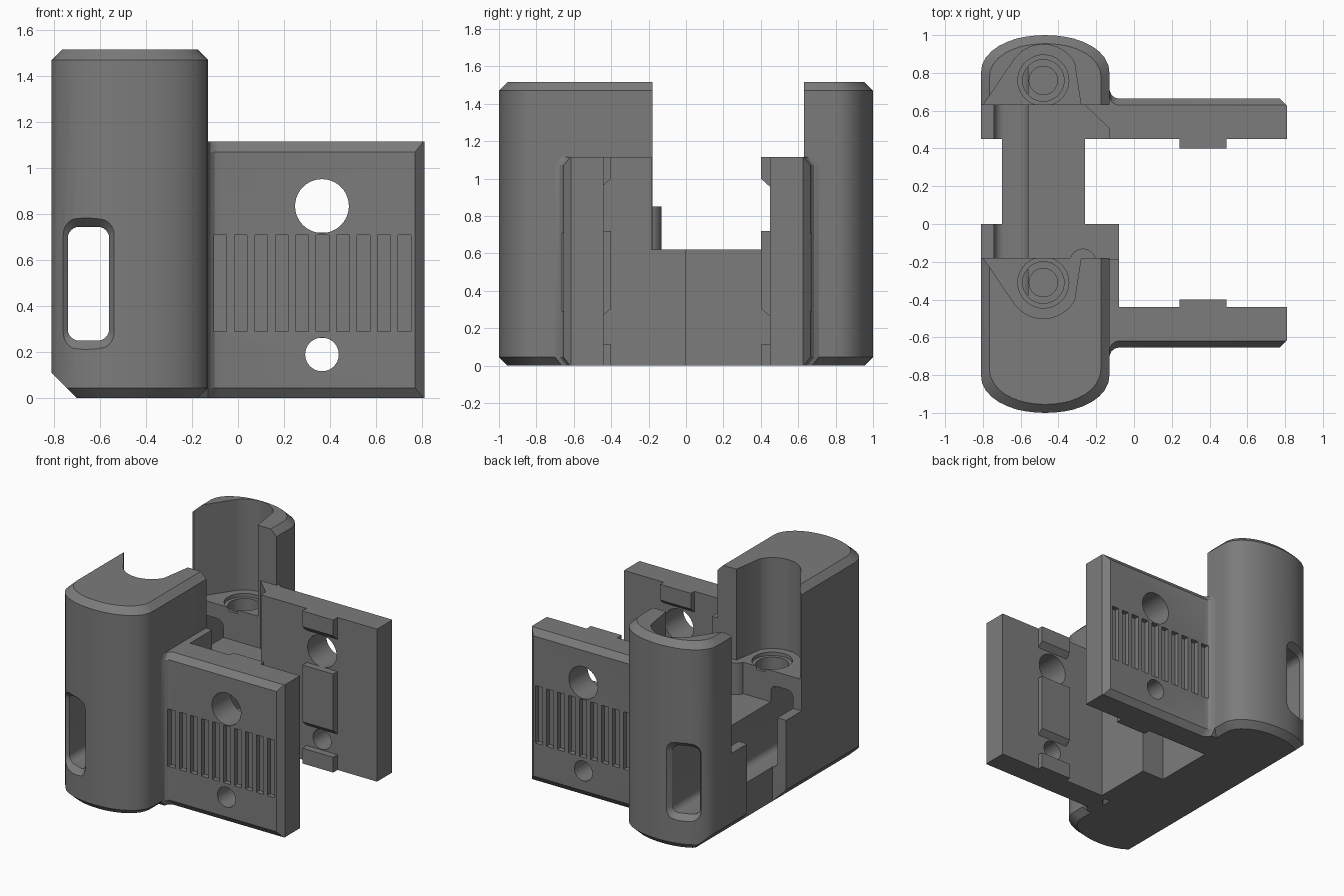
import bpy, bmesh, math

if "Cube" in bpy.data.objects:
    bpy.data.objects.remove(bpy.data.objects["Cube"])

grey = bpy.data.materials.new("mid grey")
grey.diffuse_color = (0.2, 0.2, 0.2, 1)
grey.use_nodes = True
grey.node_tree.nodes["Principled BSDF"].inputs["Base Color"].default_value = grey.diffuse_color


def loft(name, rings):
    """Solid through equal-length rings of 3D points, capped at both ends."""
    bm = bmesh.new()
    vs = [[bm.verts.new(p) for p in r] for r in rings]
    n = len(rings[0])
    for a, b in zip(vs, vs[1:]):
        for i in range(n):
            j = (i + 1) % n
            bm.faces.new((a[i], a[j], b[j], b[i]))
    bm.faces.new(vs[0][::-1])
    bm.faces.new(vs[-1])
    bmesh.ops.recalc_face_normals(bm, faces=bm.faces)
    me = bpy.data.meshes.new(name)
    bm.to_mesh(me)
    bm.free()
    me.materials.append(grey)
    ob = bpy.data.objects.new(name, me)
    bpy.context.collection.objects.link(ob)
    return ob


def prism(name, pts, z0, z1):
    return loft(name, [[(x, y, z) for x, y in pts] for z in (z0, z1)])


def box(name, x0, x1, y0, y1, z0, z1):
    return prism(name, [(x0, y0), (x1, y0), (x1, y1), (x0, y1)], z0, z1)


def arc(cx, cy, r, a0, a1, n):
    return [(cx + r * math.cos(math.radians(a0 + (a1 - a0) * i / n)),
             cy + r * math.sin(math.radians(a0 + (a1 - a0) * i / n))) for i in range(n + 1)]


def circle(cx, cy, r, n=40):
    return arc(cx, cy, r, 0, 360, n)[:-1]


def rod_y(name, pts, y0, y1):
    """Prism along y from (x, z) points."""
    return loft(name, [[(x, y, z) for x, z in pts] for y in (y0, y1)])


def rounded(x0, x1, z0, z1, r):
    return (arc(x1 - r, z1 - r, r, 0, 90, 6) + arc(x0 + r, z1 - r, r, 90, 180, 6)
            + arc(x0 + r, z0 + r, r, 180, 270, 6) + arc(x1 - r, z0 + r, r, 270, 360, 6))


def cut(ob, cutters):
    for c in cutters:
        m = ob.modifiers.new("cut", 'BOOLEAN')
        m.operation, m.solver, m.object = 'DIFFERENCE', 'EXACT', c
        bpy.context.view_layer.objects.active = ob
        bpy.ops.object.modifier_apply(modifier=m.name)
        bpy.data.objects.remove(c)


def slot():
    return rod_y("slot_cutter", rounded(-0.74, -0.56, 0.25, 0.745, 0.05), -1.2, 1.2)


def lower_edge():
    # long bevel under the left side
    return rod_y("bevel_cutter", [(-0.9, 0.2), (-0.9, -0.1), (-0.6, -0.1)], -1.2, 1.2)


CX = -0.47
for side, s, face, cy in (("front", -1, -0.18, -0.31), ("back", 1, 0.63, 0.76)):
    # rounded column with bevelled top and bottom rims
    half = [(0.34, 0.8), (0.335, 0.84), (0.315, 0.88), (0.285, 0.914), (0.245, 0.943),
            (0.2, 0.965), (0.15, 0.982), (0.1, 0.992), (0.05, 0.998)]
    prof = [(0.34, abs(face) + 0.0)] + half + [(0, 1.0)]
    prof += [(-x, y) for x, y in reversed(prof[:-1])]

    def ring(z, inset):
        base = abs(face)
        kx, ky = 1 - inset / 0.34, 1 - inset / (1 - base)
        return [(CX + x * kx, s * (base + (y - base) * ky), z) for x, y in prof]

    column = loft(side + "_column", [ring(0, 0.045), ring(0.045, 0), ring(1.47, 0), ring(1.515, 0.045)])

    # open pocket above the screw shelf
    a = arc(-0.48, 0, 0.19, 215, 330, 24)
    pocket = [(-0.845, 0.2)] + a + [(-0.27, 0.2)]
    pocket = [(x, cy - s * y) for x, y in pocket]
    # slot mouth bevel following the curved face
    mouth = []
    for grow, push in ((0.05, 0.03), (0.025, 0.0), (0.0, -0.03)):
        pts = rounded(-0.74 - grow, -0.56 + grow, 0.25 - grow, 0.745 + grow, 0.05 + grow * 0.4)
        mouth.append([(x, s * (0.915 + (x + 0.76) * 0.38 + push), z) for x, z in pts])
    cut(column, [
        prism("pocket_cutter", pocket, 0.85, 1.8),
        prism("counterbore_cutter", circle(-0.48, cy, 0.135), 0.825, 0.9),
        prism("bore_cutter", circle(-0.48, cy, 0.11), 0.7, 0.95),
        prism("pilot_cutter", circle(-0.48, cy, 0.075), 0.5, 0.97),
        slot(), loft("mouth_cutter", mouth), lower_edge()])

    # side plate with bevelled outer rim and a fillet into the column
    def plan(z, v, edge):
        pts = [(-0.13, 0.445), (0.81, 0.445), (0.81, 0.62), (edge, v), (-0.085, v),
               (-0.103, v + 0.005), (-0.12, v + 0.02), (-0.13, v + 0.045),
               (-0.2, v + 0.045), (-0.26, 0.625), (-0.13, 0.5)]
        return [(x, 0.005 + s * y, z) for x, y in pts]

    plate = loft(side + "_plate", [plan(0, 0.625, 0.805), plan(0.045, 0.66, 0.77),
                                   plan(1.07, 0.66, 0.77), plan(1.115, 0.625, 0.805)])
    holes = [rod_y("hole_cutter", circle(0.365, z, r), s * 0.3, s * 0.9)
             for z, r in ((0.835, 0.117), (0.19, 0.073))]
    grooves = []
    for i in range(10):
        x = -0.105 + i * 0.089
        y0, y1 = sorted((0.005 + s * 0.625, s * 0.9))
        grooves.append(box("groove_cutter", x, x + 0.056, y0, y1, 0.29, 0.71))
    cut(plate, holes + grooves)

    # raised pads on the inner face, with sloped ends
    for i, poly in enumerate(([(0.45, 0.0), (0.4, 0.0), (0.4, 0.112), (0.45, 0.112)],
                              [(0.45, 0.262), (0.4, 0.305), (0.4, 0.72), (0.45, 0.72)],
                              [(0.45, 0.955), (0.4, 1.0), (0.4, 1.115), (0.45, 1.115)])):
        loft("%s_pad_%d" % (side, i + 1),
             [[(x, s * y, z) for y, z in poly] for x in (0.24, 0.49)])

# low blocks that carry the slot between the columns
front_block = box("front_block", -0.81, -0.08, -0.44, 0, 0, 0.62)
cut(front_block, [
    slot(), lower_edge(),
    box("slot_top_cutter", -0.74, -0.56, -0.179, 0.1, 0.5, 0.8),
    prism("pilot_cutter", circle(-0.48, -0.31, 0.075), 0.5, 0.97)])
back_block = box("back_block", -0.81, -0.13, 0.45, 0.64, 0, 0.62)
cut(back_block, [slot(), lower_edge(),
                 box("slot_top_cutter", -0.74, -0.56, 0.4, 0.629, 0.5, 0.8)])

# wall joining the front plate to the front column
box("front_web", -0.2, -0.08, -0.46, -0.185, 0, 1.115)
# small rounded lug beside the front shelf
prism("shelf_lug", circle(-0.27, -0.2, 0.07, 24), 0.3, 0.85)

# bridge with a stepped cable channel
bridge = rod_y("bridge", [(-0.7, 0), (-0.26, 0), (-0.26, 0.62), (-0.56, 0.62), (-0.56, 0.3)]
               + arc(-0.61, 0.3, 0.05, 0, -90, 6)[1:] + [(-0.7, 0.25)], -0.02, 0.47)

# smooth curves, crisp edges
bpy.ops.object.select_all(action='DESELECT')
for ob in bpy.context.scene.objects:
    ob.select_set(True)
    bpy.context.view_layer.objects.active = ob
bpy.ops.object.shade_smooth_by_angle(angle=math.radians(25))
